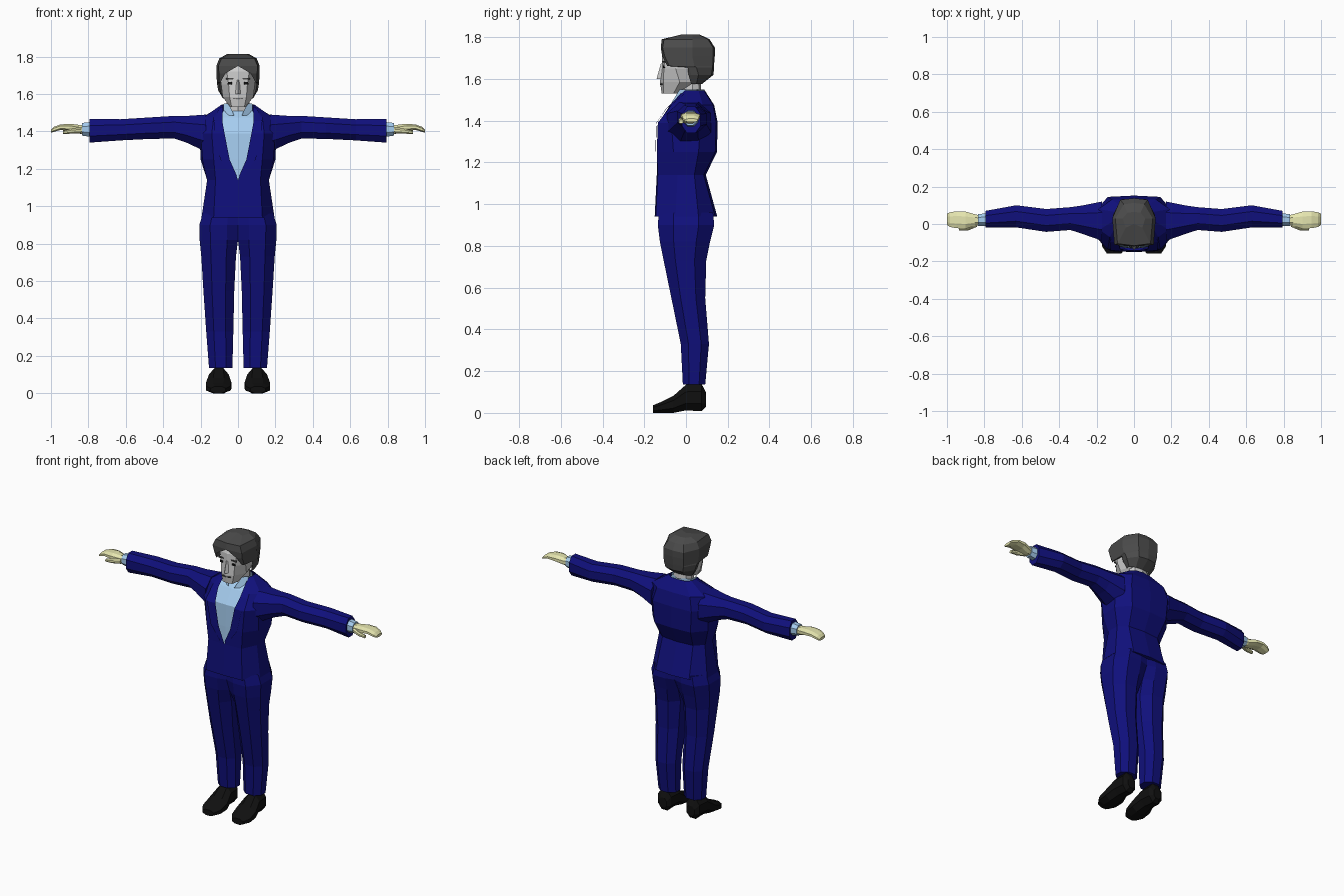
import bpy, bmesh

COLORS = {"navy": (0.005, 0.005, 0.2, 1), "shirt": (0.38, 0.61, 0.87, 1),
          "skin": (0.79, 0.79, 0.43, 1), "hair": (0.07, 0.07, 0.07, 1),
          "black": (0.005, 0.005, 0.005, 1)}
mats = {}
for key, rgba in COLORS.items():
    mats[key] = bpy.data.materials.new(key)
    mats[key].diffuse_color = rgba


def loft(name, rings, color=None, closed=False, caps=(True, True)):
    """Skin a list of 3D rings on the +x side, then mirror across x = 0."""
    bm = bmesh.new()
    rows = [[bm.verts.new(p) for p in ring] for ring in rings]
    n = len(rows[0])
    for a, b in zip(rows, rows[1:]):
        for j in range(n if closed else n - 1):
            k = (j + 1) % n
            bm.faces.new((a[j], a[k], b[k], b[j]))
    if caps[0]:
        bm.faces.new(rows[0][::-1])
    if caps[1]:
        bm.faces.new(rows[-1])
    # drop walls lying in the mirror plane
    inner = [f for f in bm.faces if all(abs(v.co.x) < 1e-4 for v in f.verts)]
    bmesh.ops.delete(bm, geom=inner, context='FACES_ONLY')
    if closed:
        bmesh.ops.recalc_face_normals(bm, faces=bm.faces)
    me = bpy.data.meshes.new(name)
    bm.to_mesh(me)
    bm.free()
    ob = bpy.data.objects.new(name, me)
    bpy.context.collection.objects.link(ob)
    if color:
        me.materials.append(mats[color])
    ob.modifiers.new("mirror", 'MIRROR')
    return ob


def half(*rings):
    """Rings of (z, (x, y), ...) from the front edge round to the back."""
    return [[(x, y, r[0]) for x, y in r[1:]] for r in rings]


def sect(axis, t, a0, a1, b0, b1, k=0.45):
    """Eight-sided section across an axis; k is the flat on the a0 side."""
    m, h, c = (b0 + b1) / 2, (b1 - b0) / 2, 0.28 * (a1 - a0)
    pts = [(a0, m - h * k), (a0 + c, b0), (a1 - c, b0), (a1, m - h * .45),
           (a1, m + h * .45), (a1 - c, b1), (a0 + c, b1), (a0, m + h * k)]
    return [{"x": (t, a, b), "y": (a, t, b), "z": (a, b, t)}[axis] for a, b in pts]


def limb(name, axis, sections, color):
    return loft(name, [sect(axis, *s) for s in sections], color, closed=True)


# Jacket body, open in a V at the front
loft("jacket", half(
    (0.94, (0, -.15), (.13, -.145), (.195, -.05), (.195, .06), (.12, .14), (0, .15)),
    (1.14, (0, -.14), (.12, -.135), (.165, -.04), (.165, .04), (.11, .085), (0, .095)),
    (1.25, (.045, -.137), (.13, -.14), (.19, -.06), (.2, .06), (.13, .14), (0, .148)),
    (1.39, (.072, -.132), (.14, -.135), (.2, -.07), (.205, .07), (.14, .145), (0, .152)),
    (1.475, (.088, -.075), (.13, -.07), (.185, -.03), (.19, .08), (.12, .13), (0, .135)),
    (1.545, (.08, -.005), (.082, .01), (.085, .03), (.08, .06), (.05, .085), (0, .09)),
), "navy", caps=(True, False))

# Lapels lying just proud of the jacket front
loft("lapels", half(
    (1.16, (.005, -.146), (.03, -.146)),
    (1.25, (.045, -.145), (.095, -.147)),
    (1.39, (.072, -.14), (.125, -.142)),
    (1.455, (.084, -.097), (.13, -.095)),
    (1.53, (.08, -.025), (.092, -.015)),
), "navy", caps=(False, False))

# Shirt front and shirt collar
loft("shirt_front", half(
    (1.12, (0, -.132), (.02, -.13)),
    (1.25, (0, -.128), (.06, -.126)),
    (1.39, (0, -.122), (.088, -.12)),
    (1.475, (0, -.066), (.1, -.06)),
    (1.51, (0, -.035), (.09, -.02)),
), "shirt", caps=(False, False))
loft("shirt_collar", half(
    (1.485, (.02, -.07), (.08, -.03), (.075, .05), (0, .085)),
    (1.55, (.05, -.03), (.076, .0), (.07, .05), (0, .088)),
), "shirt", caps=(False, False))

# Sleeves, cuffs and hands
limb("sleeves", "x", [
    (.17, -.09, .12, 1.29, 1.49), (.27, -.055, .1, 1.338, 1.483),
    (.34, -.032, .09, 1.362, 1.483), (.47, -.042, .08, 1.36, 1.475),
    (.63, -.018, .1, 1.352, 1.465), (.795, -.02, .07, 1.34, 1.467)], "navy")
limb("cuffs", "x", [
    (.77, -.012, .06, 1.368, 1.452), (.835, -.01, .052, 1.378, 1.445)], "shirt")
limb("hands", "x", [
    (.81, -.002, .042, 1.385, 1.435), (.85, -.01, .052, 1.388, 1.435),
    (.90, -.026, .066, 1.402, 1.441), (.95, -.022, .068, 1.408, 1.437),
    (.985, -.016, .062, 1.397, 1.424), (1.0, -.005, .055, 1.393, 1.41)], "skin")
limb("thumbs", "x", [
    (.84, -.015, .02, 1.388, 1.42), (.89, -.036, -.008, 1.388, 1.414),
    (.935, -.034, -.014, 1.386, 1.404)], "skin")

# Trousers: separate legs that join above the crotch
limb("trousers", "z", [
    (.135, .03, .155, -.015, .092), (.33, .025, .17, -.025, .11),
    (.55, .02, .185, -.07, .092), (.73, .011, .196, -.107, .097),
    (.82, 0, .205, -.125, .115, .7), (.90, 0, .207, -.135, .135, .88),
    (.96, 0, .187, -.13, .13, .95)], "navy")

# Shoes, from heel to toe
limb("shoes", "y", [
    (.097, .072, .128, .03, .095), (.075, .055, .15, .008, .138),
    (0, .05, .155, .012, .135), (-.06, .036, .17, 0, .082),
    (-.12, .042, .17, 0, .052), (-.157, .066, .146, 0, .037)], "black")

# Neck and head
loft("neck", half(
    (1.46, (0, -.03), (.045, -.015), (.062, .03), (.045, .07), (0, .08)),
    (1.59, (0, -.035), (.045, -.02), (.06, .03), (.045, .06), (0, .07)),
), None, caps=(False, False))
loft("head", half(
    (1.53, (0, -.116), (.034, -.108), (.042, -.06), (.03, -.03), (0, -.02)),
    (1.585, (0, -.125), (.045, -.108), (.082, -.03), (.06, .05), (0, .065)),
    (1.65, (0, -.115), (.05, -.106), (.09, -.05), (.088, .06), (0, .1)),
    (1.72, (0, -.114), (.06, -.1), (.09, -.04), (.08, .06), (0, .11)),
    (1.77, (0, -.09), (.05, -.08), (.07, -.03), (.06, .05), (0, .09)),
))
loft("nose", half(
    (1.60, (0, -.141), (.018, -.114), (0, -.108)),
    (1.675, (0, -.12), (.007, -.11), (0, -.105))))

# Hair cap: its front edge follows the hairline
loft("hair", half(
    (1.575, (.076, .025), (.078, .035), (.08, .05), (.045, .07), (0, .076)),
    (1.62, (.094, .012), (.1, .025), (.106, .06), (.062, .122), (0, .132)),
    (1.655, (.1, .008), (.106, .015), (.112, .05), (.07, .127), (0, .134)),
    (1.662, (.094, -.09), (.102, -.08), (.113, .04), (.07, .128), (0, .134)),
    (1.71, (.068, -.114), (.102, -.102), (.115, .03), (.073, .13), (0, .138)),
    (1.75, (0, -.121), (.105, -.112), (.116, .03), (.073, .13), (0, .138)),
    (1.79, (0, -.116), (.088, -.105), (.1, .03), (.055, .105), (0, .113)),
    (1.813, (0, .0), (.045, -.02), (.06, .03), (.035, .06), (0, .065)),
), "hair", caps=(False, True))

# Eyes, brows and mouth
limb("eyes", "z", [(1.652, .03, .056, -.111, -.1), (1.664, .032, .054, -.111, -.1)], "black")
limb("brows", "z", [(1.678, .024, .064, -.112, -.098), (1.686, .024, .064, -.112, -.098)], "hair")
limb("mouth", "z", [(1.572, 0, .028, -.125, -.11), (1.577, 0, .028, -.125, -.11)], "hair")
